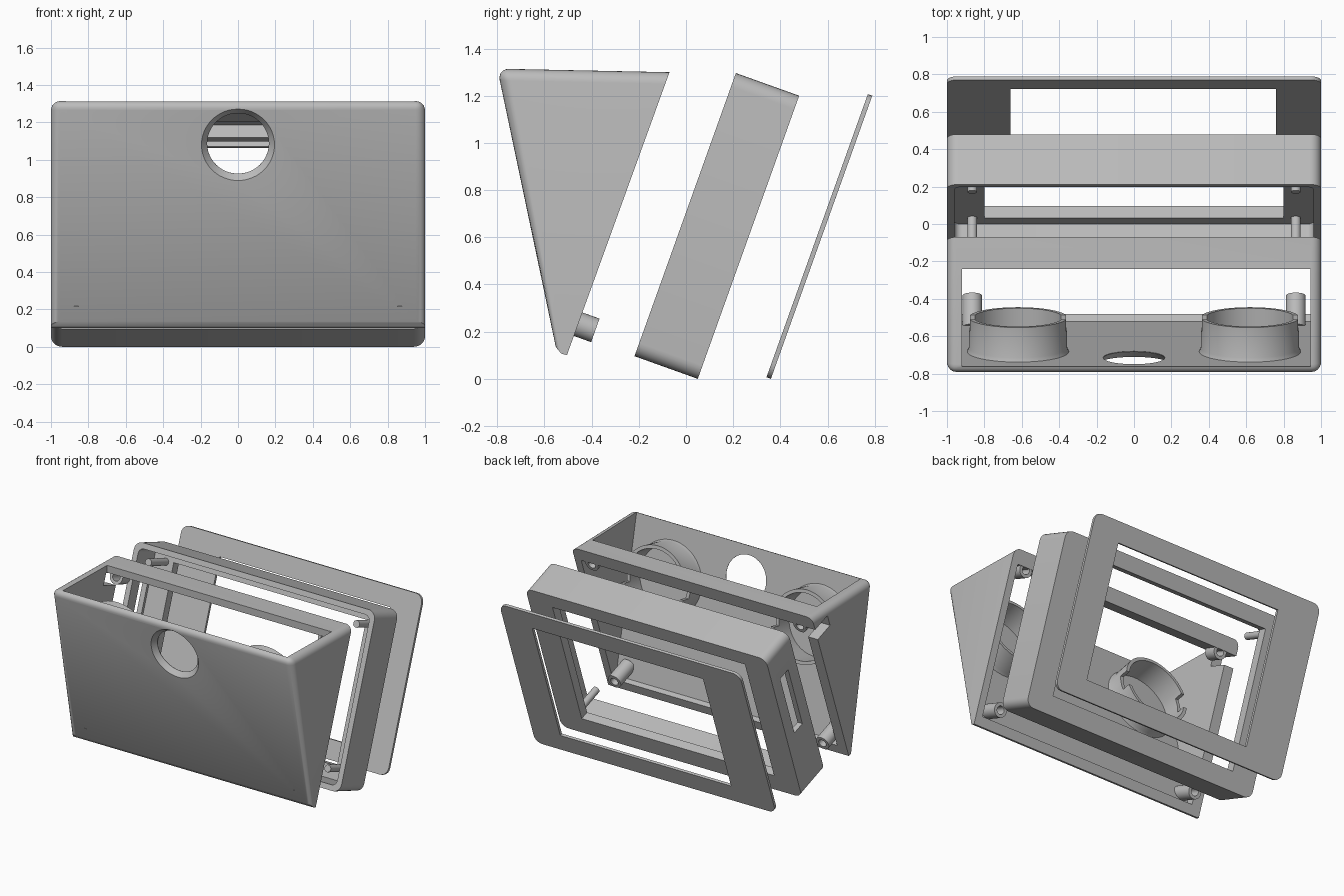
import bpy, bmesh
from math import sin, cos, pi, radians
from mathutils import Matrix, Vector

cube = bpy.data.objects.get("Cube")
if cube:
    bpy.data.objects.remove(cube)

grey = bpy.data.materials.new("plain grey")
grey.use_nodes = True
grey.diffuse_color = (0.5, 0.5, 0.5, 1)
grey.node_tree.nodes["Principled BSDF"].inputs["Base Color"].default_value = (0.5, 0.5, 0.5, 1)


def frame(x, y, z, tilt):
    """Local x = world x, local y = depth axis, local z = up along the tilted panel."""
    return Matrix.Translation((x, y, z)) @ Matrix.Rotation(tilt, 4, 'X')


def finish(name, bm, matrix=Matrix()):
    bmesh.ops.remove_doubles(bm, verts=bm.verts, dist=1e-5)
    bmesh.ops.recalc_face_normals(bm, faces=bm.faces)
    bm.transform(matrix)
    mesh = bpy.data.meshes.new(name)
    bm.to_mesh(mesh)
    bm.free()
    mesh.materials.append(grey)
    ob = bpy.data.objects.new(name, mesh)
    bpy.context.collection.objects.link(ob)
    return ob


def prism(bm, points, offset):
    face = bm.faces.new([bm.verts.new(p) for p in points])
    out = bmesh.ops.extrude_face_region(bm, geom=[face])
    bmesh.ops.translate(bm, vec=offset, verts=[v for v in out["geom"] if isinstance(v, bmesh.types.BMVert)])


def slab(name, x0, x1, s0, s1, n0, n1, r, matrix):
    """Rounded rectangle in local x and z, extruded in local y."""
    pts = []
    for cx, cz, start in ((x1 - r, s1 - r, 0), (x0 + r, s1 - r, 1), (x0 + r, s0 + r, 2), (x1 - r, s0 + r, 3)):
        for i in range(7 if r else 1):
            a = (start + i / 6) * pi / 2
            pts.append((cx + r * cos(a), n0, cz + r * sin(a)))
    bm = bmesh.new()
    prism(bm, pts, (0, n1 - n0, 0))
    return finish(name, bm, matrix)


def side_prism(name, profile, x0, x1):
    bm = bmesh.new()
    prism(bm, [(x0, y, z) for y, z in profile], (x1 - x0, 0, 0))
    return finish(name, bm)


def lathe(name, profile, matrix, steps=48):
    """Turn a closed (radius, depth) profile around local y."""
    bm = bmesh.new()
    rings = [[bm.verts.new((r * cos(2 * pi * i / steps), d, r * sin(2 * pi * i / steps)))
              for i in range(steps)] for r, d in profile]
    for a, b in zip(rings, rings[1:] + rings[:1]):
        for i in range(steps):
            j = (i + 1) % steps
            bm.faces.new((a[i], a[j], b[j], b[i]))
    bmesh.ops.dissolve_degenerate(bm, edges=bm.edges, dist=1e-5)
    return finish(name, bm, matrix)


def cut(ob, cutter):
    mod = ob.modifiers.new("cut", 'BOOLEAN')
    mod.operation, mod.object, mod.solver = 'DIFFERENCE', cutter, 'EXACT'
    bpy.context.view_layer.objects.active = ob
    bpy.ops.object.modifier_apply(modifier=mod.name)
    bpy.data.objects.remove(cutter)


def smooth(ob):
    bpy.ops.object.select_all(action='DESELECT')
    ob.select_set(True)
    bpy.context.view_layer.objects.active = ob
    bpy.ops.object.shade_smooth_by_angle(angle=radians(30))


PANEL = radians(-19.7)    # tilt of the screen side
FRONT = radians(11.9)     # tilt of the speaker side
shell_back = frame(0, -0.505, 0.1, PANEL)
body_back = frame(0, 0.05, 0, PANEL)
plate_back = frame(0, 0.36, 0, PANEL)
parts = []

# Wedge shell with rounded front and top edges
bm = bmesh.new()
outline = [(-0.8, 1.315), (-0.07, 1.3), (-0.505, 0.1), (-0.53, 0.108), (-0.552, 0.135)]
prism(bm, [(-1, y, z) for y, z in outline], (2, 0, 0))
on_front = lambda v: v.co.z > 1.31 or abs(v.co.z - 0.135) < 0.01
round_edges = [e for e in bm.edges if all(map(on_front, e.verts)) and any(v.co.z > 1.31 for v in e.verts)
               or all(v.co.z > 1.2 for v in e.verts) and abs(e.verts[0].co.x - e.verts[1].co.x) < 0.1]
bmesh.ops.bevel(bm, geom=round_edges, offset=0.05, segments=6, profile=0.5, affect='EDGES')
shell = finish("wedge_shell", bm)
inside = [(-0.782, 1.4), (-0.24, 1.4), (-0.24, 1.25), (-0.1, 1.2), (0, 1.165), (-0.38, 0.135), (-0.52, 0.18)]
cut(shell, side_prism("shell_cavity", inside, -0.92, 0.945))

# Flared finger hole in the front wall
cut(shell, lathe("finger_hole", [(0, -0.03), (0.222, -0.03), (0.165, 0.035), (0.165, 0.15), (0, 0.15)],
                 frame(0, -0.751, 1.08, FRONT)))
# Cable notch in the right wall, open to the back
cut(shell, slab("cable_notch", -1.1, -0.8, 1.08, 1.17, -0.15, 0.05, 0, shell_back))
parts.append(shell)

# Speaker cups with flared feet and a slot on both sides
for side, x in (("right", -0.62), ("left", 0.62)):
    axis = frame(x, -0.69, 0.93, FRONT)
    cup = lathe(side + "_speaker_cup", [(0.238, -0.015), (0.295, -0.015), (0.295, 0), (0.272, 0.008),
                                        (0.263, 0.03), (0.263, 0.195), (0.238, 0.195)], axis, 64)
    cut(cup, slab("cup_slot", -0.4, 0.4, -0.06, 0.06, 0.13, 0.3, 0, axis))
    parts.append(cup)

# Middle body: tray with a screen window
body = slab("screen_body", -1, 1, 0, 1.275, -0.285, 0, 0.06, body_back)
cut(body, slab("tray_cavity", -0.96, 0.96, 0.04, 1.235, -0.4, -0.068, 0.04, body_back))
cut(body, slab("screen_opening", -0.8, 0.8, 0.137, 1.165, -0.2, 0.1, 0, body_back))
cut(body, slab("side_port", -1.1, -0.9, 0.52, 1.02, -0.19, -0.09, 0, body_back))
parts.append(body)

# Guide pins in the tray and matching sockets in the shell
for side, x in (("right", -0.865), ("left", 0.865)):
    for level, s, reach in (("lower", 0.14, 0.078), ("upper", 1.155, 0)):
        place = Matrix.Translation((x, 0, 0))
        lift = Matrix.Translation((0, 0, s))
        parts.append(lathe(f"{side}_{level}_pin", [(0, -0.285), (0.026, -0.285), (0.026, -0.06), (0, -0.06)],
                           place @ body_back @ lift, 20))
        parts.append(lathe(f"{side}_{level}_socket", [(0.03, -0.1), (0.053, -0.1), (0.053, reach), (0.03, reach)],
                           place @ shell_back @ lift, 28))

# Thin bezel plate with an off-centre window
plate = slab("bezel_plate", -1, 1, 0, 1.275, -0.02, 0, 0.06, plate_back)
cut(plate, slab("bezel_opening", -0.66, 0.76, 0.14, 1.13, -0.1, 0.1, 0, plate_back))
parts.append(plate)

for part in parts:
    smooth(part)
